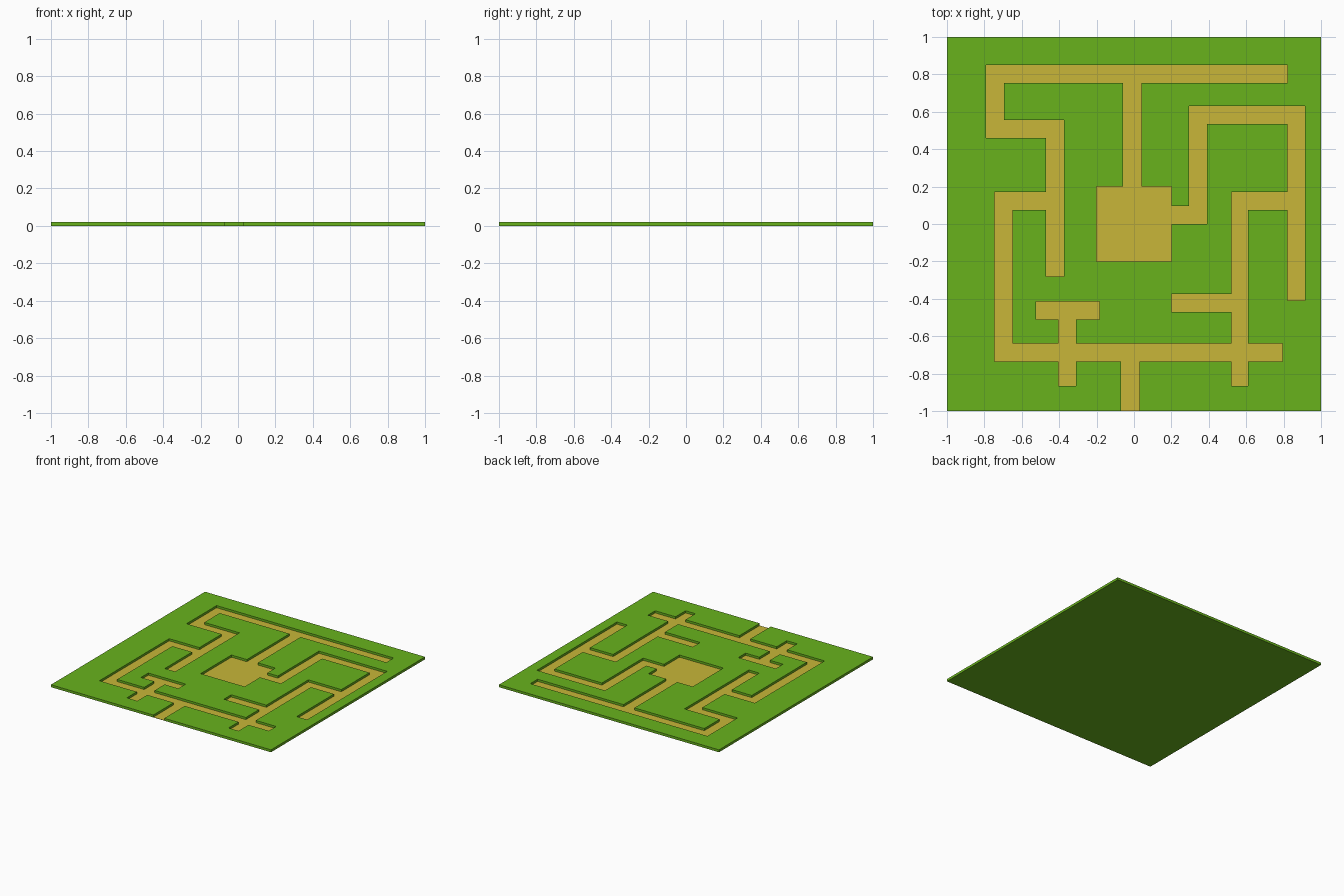
import bpy, bmesh

if "Cube" in bpy.data.objects:
    bpy.data.objects.remove(bpy.data.objects["Cube"])

TOP, FLOOR = 0.02, 0.002   # hedge height and path floor height

# Path corridors as x0, x1, y0, y1
PATHS = [
    (-0.20, 0.20, -0.20, 0.20),       # central court
    (-0.06, 0.04, 0.20, 0.85),        # court to top
    (-0.79, 0.82, 0.755, 0.85),       # top run
    (-0.79, -0.695, 0.46, 0.85),      # upper left
    (-0.79, -0.375, 0.46, 0.555),
    (-0.47, -0.375, -0.28, 0.555),
    (-0.745, -0.375, 0.075, 0.17),    # lower left
    (-0.745, -0.65, -0.735, 0.17),
    (-0.745, 0.795, -0.735, -0.64),   # bottom run
    (-0.07, 0.03, -1.0, -0.64),       # entrance
    (-0.405, -0.31, -0.865, -0.415),  # T branch
    (-0.525, -0.185, -0.51, -0.415),
    (0.52, 0.61, -0.865, 0.17),       # right side
    (0.20, 0.61, -0.47, -0.375),
    (0.52, 0.915, 0.075, 0.17),
    (0.82, 0.915, -0.41, 0.63),
    (0.295, 0.915, 0.535, 0.63),
    (0.295, 0.39, 0.0, 0.63),         # back to court
    (0.20, 0.39, 0.0, 0.095),
]

xs = sorted({-1.0, 1.0} | {v for p in PATHS for v in p[:2]})
ys = sorted({-1.0, 1.0} | {v for p in PATHS for v in p[2:]})


def material(name, color):
    m = bpy.data.materials.new(name)
    m.diffuse_color = (*color, 1)
    m.use_nodes = True
    m.node_tree.nodes["Principled BSDF"].inputs["Base Color"].default_value = m.diffuse_color
    return m


green = material("grass_green", (0.14, 0.45, 0.012))
sand = material("path_sand", (0.58, 0.47, 0.04))


def on_path(x, y):
    return any(a < x < b and c < y < d for a, b, c, d in PATHS)


def slab(name, want_path, height, mats):
    """Fill the wanted cells at a height, then extrude them down to z = 0."""
    bm = bmesh.new()
    verts = {}

    def vert(x, y):
        if (x, y) not in verts:
            verts[x, y] = bm.verts.new((x, y, height))
        return verts[x, y]

    for x0, x1 in zip(xs, xs[1:]):
        for y0, y1 in zip(ys, ys[1:]):
            if on_path((x0 + x1) / 2, (y0 + y1) / 2) == want_path:
                bm.faces.new([vert(x0, y0), vert(x1, y0), vert(x1, y1), vert(x0, y1)])
    tops = bm.faces[:]
    ext = bmesh.ops.extrude_face_region(bm, geom=tops, use_keep_orig=True)["geom"]
    for v in ext:
        if isinstance(v, bmesh.types.BMVert):
            v.co.z = 0
    bmesh.ops.recalc_face_normals(bm, faces=bm.faces[:])
    bm.normal_update()
    # Sides and underside take the last material
    for f in bm.faces:
        f.material_index = 0 if f.normal.z > 0.5 else len(mats) - 1
    me = bpy.data.meshes.new(name)
    bm.to_mesh(me)
    bm.free()
    for m in mats:
        me.materials.append(m)
    ob = bpy.data.objects.new(name, me)
    bpy.context.collection.objects.link(ob)


slab("hedges", False, TOP, [green])
slab("path_floor", True, FLOOR, [sand, green])
